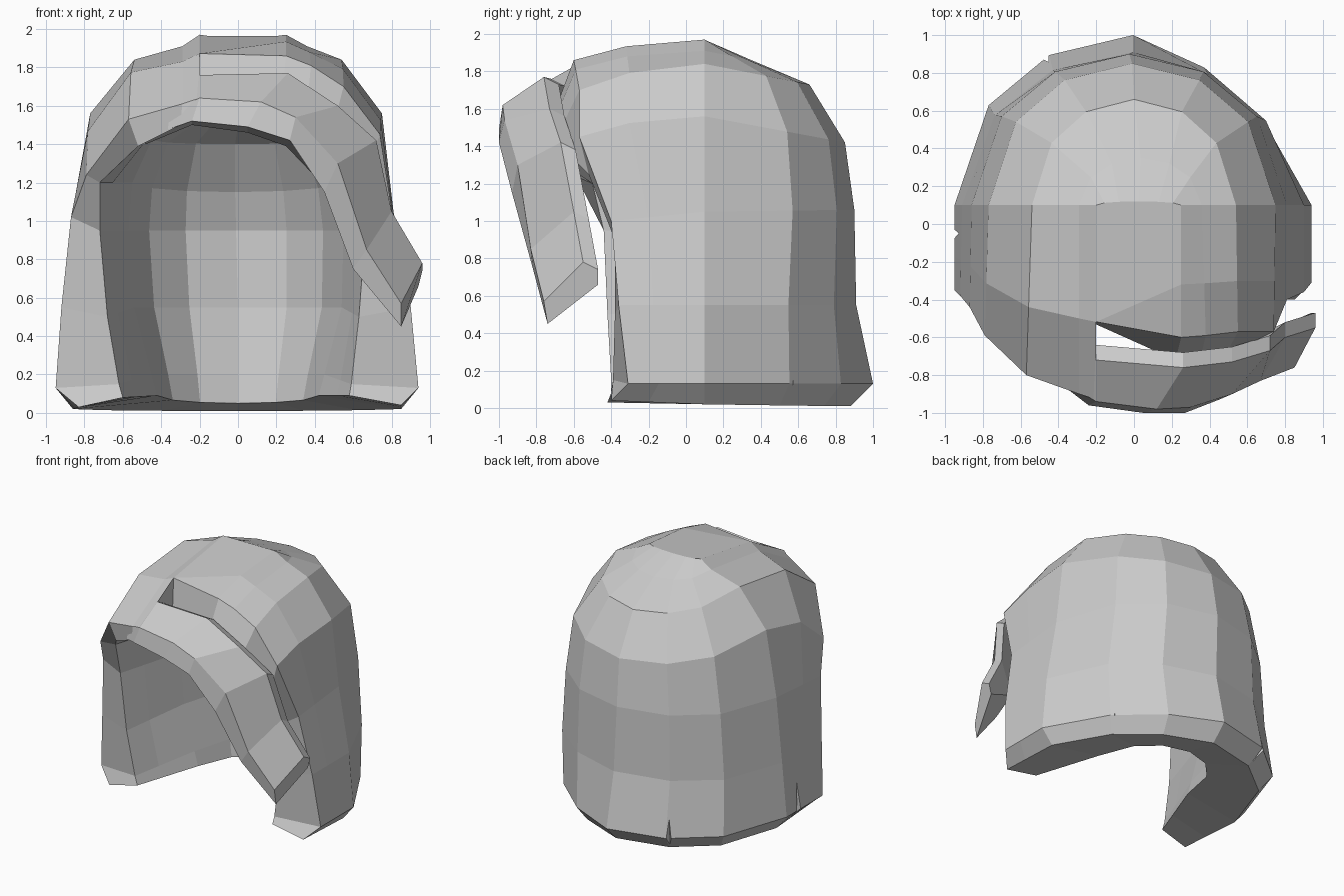
import bpy, bmesh
from math import sin, cos, radians
from mathutils import Vector

cube = bpy.data.objects.get("Cube")
if cube:
    bpy.data.objects.remove(cube, do_unlink=True)

grey = bpy.data.materials.new("hair_grey")
grey.use_nodes = True
colour = (0.6, 0.6, 0.6, 1)
grey.diffuse_color = colour
grey.node_tree.nodes["Principled BSDF"].inputs["Base Color"].default_value = colour


def make_object(name, points, faces):
    bm = bmesh.new()
    verts = [bm.verts.new(p) for p in points]
    for face in faces:
        bm.faces.new([verts[i] for i in face])
    bmesh.ops.recalc_face_normals(bm, faces=bm.faces)
    mesh = bpy.data.meshes.new(name)
    bm.to_mesh(mesh)
    bm.free()
    mesh.materials.append(grey)
    obj = bpy.data.objects.new(name, mesh)
    bpy.context.collection.objects.link(obj)
    return obj


# Each level: right x, left x, side z, back y, back z, sheet bulge, left corner inset
outer_levels = [
    (-.86, .85, .02, .88, .01, 0, .06),
    (-.95, .94, .13, 1.0, .13, 0, .08),
    (-.91, .90, .55, .91, .55, 0, .03),
    (-.86, .81, 1.05, .90, 1.06, 0, 0),
    (-.77, .75, 1.56, .85, 1.42, .1, 0),
    (-.54, .54, 1.84, .66, 1.73, .12, 0),
    (-.29, .36, 1.91, .35, 1.86, .1, 0),
    (-.20, .25, 1.97, .12, 1.96, .1, 0),
]
inner_levels = [
    (-.42, .42, .09, .62, .05, 0, 0),
    (-.45, .45, .2, .64, .2, 0, 0),
    (-.54, .54, .55, .70, .55, 0, 0),
    (-.57, .55, .95, .71, .95, 0, 0),
    (-.55, .52, 1.2, .64, 1.15, 0, 0),
    (-.45, .42, 1.42, .48, 1.4, 0, 0),
    (-.28, .28, 1.52, .3, 1.5, 0, 0),
    (-.15, .18, 1.56, .12, 1.56, 0, 0),
]
# Front edges on both sides, from the hem up to the parting
outer_right = [(-.83, -.42, .03), (-.95, -.35, .13), (-.92, -.38, .55), (-.87, -.44, 1.02),
               (-.79, -.59, 1.24), (-.57, -.8, 1.53), (-.29, -.9, 1.61), (-.2, -.93, 1.64)]
outer_left = [(.85, -.4, .04), (.94, -.31, .13), (.9, -.36, .55), (.81, -.4, 1.0),
              (.74, -.57, 1.45), (.55, -.57, 1.7), (.38, -.59, 1.81), (.25, -.6, 1.86)]
inner_right = [(-.6, -.4, .08), (-.62, -.4, .15), (-.68, -.42, .5), (-.72, -.44, .95),
               (-.72, -.5, 1.2), (-.52, -.78, 1.39), (-.3, -.9, 1.5), (-.24, -.95, 1.52)]
inner_left = [(.58, -.4, .09), (.59, -.39, .15), (.63, -.38, .5), (.66, -.38, .9),
              (.66, -.52, 1.25), (.48, -.7, 1.43), (.35, -.72, 1.5), (.22, -.72, 1.54)]
SEAM_Y = .1
ANGLES = [radians(a) for a in (0, 36, 62, 90, 118, 144, 180)]
COLS = len(ANGLES) + 4
ROWS = len(outer_levels)
TOP = (ROWS - 1) * COLS


def level_points(level, right, left):
    xr, xl, z_side, y_back, z_back, bulge, inset = level
    arc = []
    for a in ANGLES:
        pull = inset * max(0, -sin(2 * a))
        arc.append(Vector(((xr + xl) / 2 - (xl - xr) / 2 * cos(a) - pull,
                           SEAM_Y + (y_back - SEAM_Y) * sin(a) - pull,
                           z_side + (z_back - z_side) * sin(a))))
    right, left = Vector(right), Vector(left)
    lift = Vector((0, 0, bulge))
    right_mid = arc[0].lerp(right, .6) + lift
    left_mid = arc[-1].lerp(left, .6) + lift * .3
    return [right, right_mid] + arc + [left_mid, left]


def dome(levels, right, left, start):
    points = []
    for row in zip(levels, right, left):
        points += level_points(*row)
    faces = []
    for r in range(ROWS - 1):
        for c in range(COLS - 1):
            a = start + r * COLS + c
            faces.append((a, a + COLS, a + COLS + 1, a + 1))
    # Flat top plus the triangle that ends at the front of the parting
    top = start + TOP
    faces.append([top + c for c in range(COLS - 2, 0, -1)])
    faces.append((top + 1, top + COLS - 1, top + COLS - 2))
    return points, faces


# Main hair: outer and inner domes joined along the hem and the front opening
count = ROWS * COLS
outer_points, outer_faces = dome(outer_levels, outer_right, outer_left, 0)
inner_points, inner_faces = dome(inner_levels, inner_right, inner_left, count)
rim = list(range(COLS))
rim += [r * COLS + COLS - 1 for r in range(1, ROWS)]
rim += [TOP + 1] + [r * COLS for r in range(ROWS - 1, 0, -1)]
rim_faces = [(a, b, b + count, a + count) for a, b in zip(rim, rim[1:] + rim[:1])]
hair = make_object("main_hair", outer_points + inner_points,
                   outer_faces + inner_faces + rim_faces)

# Small V notches in the hem, cut with hidden wedges
for i, (x, y) in enumerate([(.69, .6), (-.46, .87), (-.92, -.05)]):
    p = Vector((x, y, 0))
    n = p.normalized()
    t = Vector((-n.y, n.x, 0))
    low, high = Vector((0, 0, -.05)), Vector((0, 0, .45))
    wedge = make_object(f"notch_cutter_{i + 1}",
                        [p + n * .15 + t * .07 + low, p + n * .15 - t * .07 + low,
                         p - n * .09 + low, p + n * .03 + high],
                        [(0, 1, 2), (0, 1, 3), (1, 2, 3), (2, 0, 3)])
    wedge.hide_render = True
    wedge.hide_viewport = True
    cut = hair.modifiers.new("notch", "BOOLEAN")
    cut.operation = "DIFFERENCE"
    cut.solver = "EXACT"
    cut.object = wedge

# Swept fringe: sections of top, ridge, lower front and lower back points
fringe_sections = [
    [(-.5, -.62, 1.55), (-.52, -.74, 1.5), (-.5, -.76, 1.43), (-.48, -.62, 1.4)],
    [(-.2, -.72, 1.76), (-.2, -.94, 1.64), (-.24, -.96, 1.52), (-.24, -.75, 1.5)],
    [(.26, -.76, 1.77), (.12, -.98, 1.62), (.05, -1, 1.49), (.05, -.75, 1.46)],
    [(.52, -.73, 1.6), (.3, -.97, 1.54), (.27, -1, 1.42), (.25, -.75, 1.39)],
    [(.72, -.67, 1.42), (.52, -.9, 1.3), (.45, -.93, 1.15), (.47, -.72, 1.16)],
    [(.8, -.6, 1.05), (.67, -.83, .85), (.6, -.82, .75), (.64, -.6, .82)],
    [(.96, -.55, .78), (.85, -.76, .57), (.85, -.74, .45), (.94, -.47, .66)],
]
points = []
for section in fringe_sections:
    # A fifth point tucks the top edge under the crown
    points += [Vector(section[0]) + Vector((0, .08, -.04))] + section
SIDES = 5
last = len(points) - SIDES
faces = [list(range(SIDES)), [last + k for k in range(SIDES)]]
for s in range(0, last, SIDES):
    for k in range(SIDES):
        j = (k + 1) % SIDES
        faces.append((s + k, s + j, s + SIDES + j, s + SIDES + k))
make_object("swept_fringe", points, faces)
